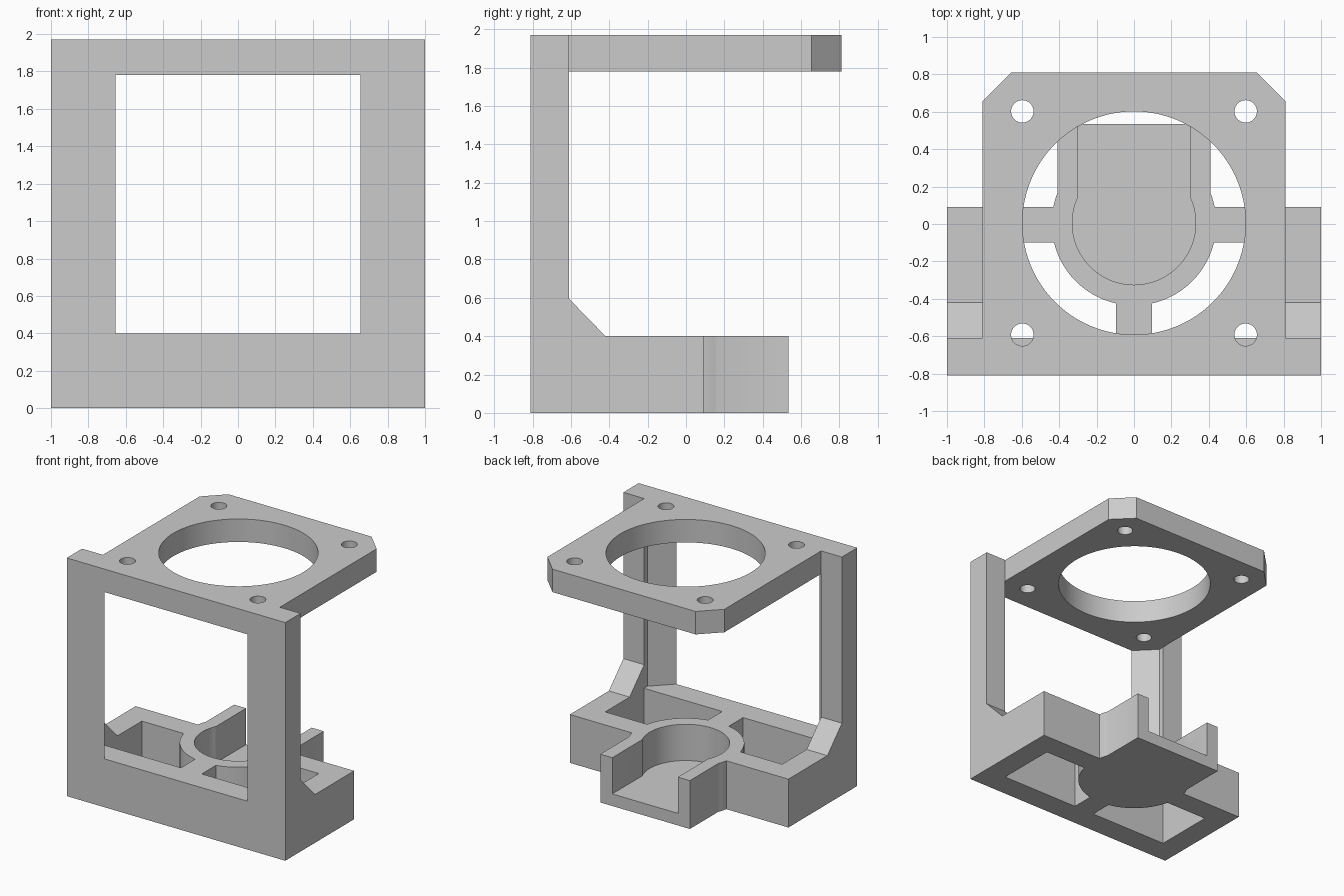
import bpy, bmesh, math
from mathutils import Vector

if "Cube" in bpy.data.objects:
    bpy.data.objects.remove(bpy.data.objects["Cube"], do_unlink=True)

grey = bpy.data.materials.new("plain_grey")
grey.use_nodes = True
colour = (0.6, 0.6, 0.6, 1)
grey.diffuse_color = colour
grey.node_tree.nodes["Principled BSDF"].inputs["Base Color"].default_value = colour

SIDE, INNER = 1.0, 0.81        # outer half width, plate half width
CHAMFER = 0.155
WALL_Y = -0.61                 # back of the front wall
BASE_Z, PLATE_Z, TOP_Z = 0.4, 1.78, 1.97
CY = 0.005                     # centre of the round features


def prism(name, points, low, high, axis="z"):
    """Extrude a profile along z (points are x, y) or along x (points are y, z)."""
    place = (lambda a, b, h: (a, b, h)) if axis == "z" else (lambda a, b, h: (h, a, b))
    bm = bmesh.new()
    face = bm.faces.new([bm.verts.new(place(a, b, low)) for a, b in points])
    grown = bmesh.ops.extrude_face_region(bm, geom=[face])
    verts = [v for v in grown["geom"] if isinstance(v, bmesh.types.BMVert)]
    step = Vector(place(0, 0, high - low))
    bmesh.ops.translate(bm, verts=verts, vec=step)
    bmesh.ops.recalc_face_normals(bm, faces=bm.faces)
    mesh = bpy.data.meshes.new(name)
    bm.to_mesh(mesh)
    bm.free()
    mesh.materials.append(grey)
    obj = bpy.data.objects.new(name, mesh)
    bpy.context.collection.objects.link(obj)
    return obj


def box(name, x0, x1, y0, y1, z0, z1):
    return prism(name, [(x0, y0), (x1, y0), (x1, y1), (x0, y1)], z0, z1)


def cylinder(name, x, y, radius, z0, z1, sides=96):
    turns = [2 * math.pi * i / sides for i in range(sides)]
    return prism(name, [(x + radius * math.cos(t), y + radius * math.sin(t)) for t in turns], z0, z1)


def combine(target, tool, operation):
    """Apply a boolean and discard the tool."""
    mod = target.modifiers.new("combine", "BOOLEAN")
    mod.operation, mod.solver, mod.object = operation, "EXACT", tool
    bpy.context.view_layer.objects.active = target
    bpy.ops.object.modifier_apply(modifier=mod.name)
    bpy.data.objects.remove(tool, do_unlink=True)


def add(target, tool):
    combine(target, tool, "UNION")


def cut(target, tool):
    combine(target, tool, "DIFFERENCE")


# Base block with a through pocket on each side of the front rib
base = box("base", -SIDE, SIDE, -0.81, 0.09, 0, BASE_Z)
for s in (-1, 1):
    x0, x1 = sorted((s * 0.095, s * INNER))
    cut(base, box("pocket", x0, x1, WALL_Y, -0.1, -0.1, 0.5))

# Round cup with a channel that opens to the back
add(base, cylinder("cup", 0, CY, 0.44, 0, BASE_Z))
add(base, box("channel", -0.41, 0.41, 0, 0.535, 0, BASE_Z))
cut(base, cylinder("cup_bore", 0, CY, 0.33, 0.1, 0.5))
cut(base, box("channel_slot", -0.3, 0.3, 0, 0.7, 0.1, 0.5))

# Top plate: square with chamfered corners, a large opening and screw holes
c = INNER - CHAMFER
plate = prism("top_plate", [(-c, -INNER), (c, -INNER), (INNER, -c), (INNER, c),
                            (c, INNER), (-c, INNER), (-INNER, c), (-INNER, -c)], PLATE_Z, TOP_Z)
cut(plate, cylinder("opening", 0, CY, 0.597, 1.5, 2.2))
for sx in (-1, 1):
    for sy in (-1, 1):
        cut(plate, cylinder("screw_hole", sx * 0.597, CY + sy * 0.597, 0.06, 1.5, 2.2, 40))

# Corner posts that follow the plate chamfer, each with a sloping foot
for s in (-1, 1):
    add(plate, prism("post", [(s * x, y) for x, y in (
        (SIDE, -INNER), (SIDE, WALL_Y), (INNER, WALL_Y), (INNER, -c), (c, -INNER))], BASE_Z, TOP_Z))
    x0, x1 = sorted((s * INNER, s * SIDE))
    add(plate, prism("foot", [(WALL_Y, BASE_Z), (-0.42, BASE_Z), (WALL_Y, 0.595)], x0, x1, "x"))
plate.name = "top_plate_and_posts"

# Smooth round walls, sharp edges kept
for obj in (base, plate):
    bpy.ops.object.select_all(action="DESELECT")
    obj.select_set(True)
    bpy.context.view_layer.objects.active = obj
    bpy.ops.object.shade_smooth_by_angle(angle=math.radians(25))
